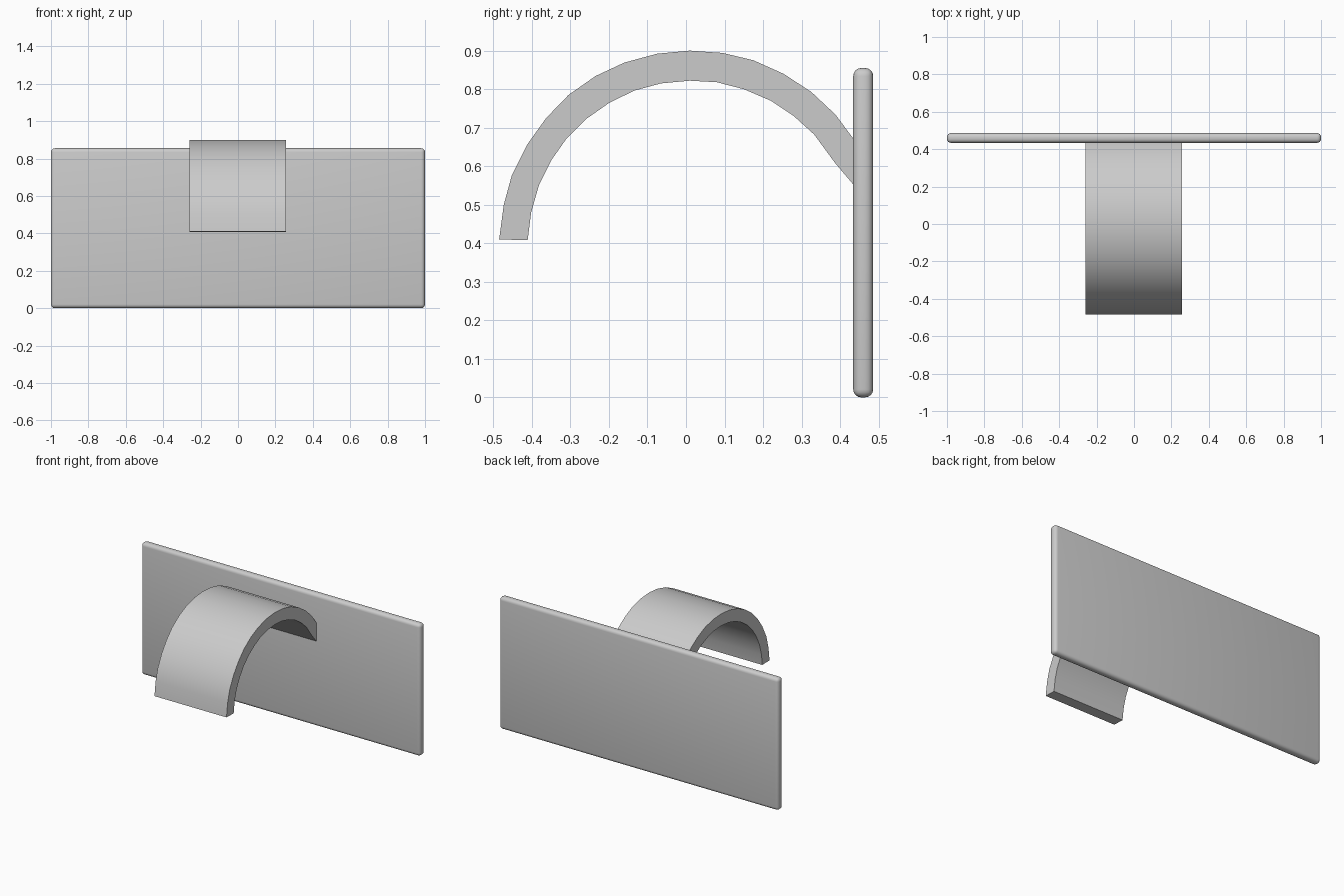
import bpy, bmesh

if "Cube" in bpy.data.objects:
    bpy.data.objects.remove(bpy.data.objects["Cube"])

# Outer and inner arc of the hook, as (y, z), from free tip to plate
OUTER = [(-.485, .41), (-.473, .50), (-.452, .577), (-.413, .655), (-.363, .725),
         (-.305, .785), (-.235, .834), (-.16, .869), (-.075, .892), (.01, .90),
         (.095, .894), (.175, .875), (.253, .84), (.325, .793), (.388, .734),
         (.434, .672), (.45, .648)]
INNER = [(-.411, .408), (-.402, .48), (-.382, .55), (-.35, .615), (-.31, .672),
         (-.26, .722), (-.2, .764), (-.135, .796), (-.065, .815), (.01, .822),
         (.08, .818), (.15, .80), (.22, .77), (.28, .73), (.333, .682),
         (.388, .607), (.45, .534)]
X0, X1 = -.259, .257


def finish(name, bm, angle):
    bmesh.ops.recalc_face_normals(bm, faces=bm.faces[:])
    mesh = bpy.data.meshes.new(name)
    bm.to_mesh(mesh)
    bm.free()
    obj = bpy.data.objects.new(name, mesh)
    bpy.context.collection.objects.link(obj)
    bpy.ops.object.select_all(action='DESELECT')
    obj.select_set(True)
    bpy.context.view_layer.objects.active = obj
    bpy.ops.object.shade_smooth_by_angle(angle=angle)
    return obj


# Back plate with rounded edges
bm = bmesh.new()
bmesh.ops.create_cube(bm, size=1)
for v in bm.verts:
    v.co = (v.co.x * 2, v.co.y * .052 + .46, (v.co.z + .5) * .855)
bmesh.ops.bevel(bm, geom=bm.edges[:], offset=.021, segments=4, profile=.5,
                affect='EDGES', clamp_overlap=True)
finish("back_plate", bm, .7)

# Curved hook: rings of four corners joined along the arc
bm = bmesh.new()
rings = [[bm.verts.new((x, *p)) for x, p in ((X0, o), (X1, o), (X1, i), (X0, i))]
         for o, i in zip(OUTER, INNER)]
for a, b in zip(rings, rings[1:]):
    for k in range(4):
        n = (k + 1) % 4
        bm.faces.new((a[k], a[n], b[n], b[k]))
bm.faces.new(rings[0])
bm.faces.new(rings[-1])
finish("curved_hook", bm, .6)
